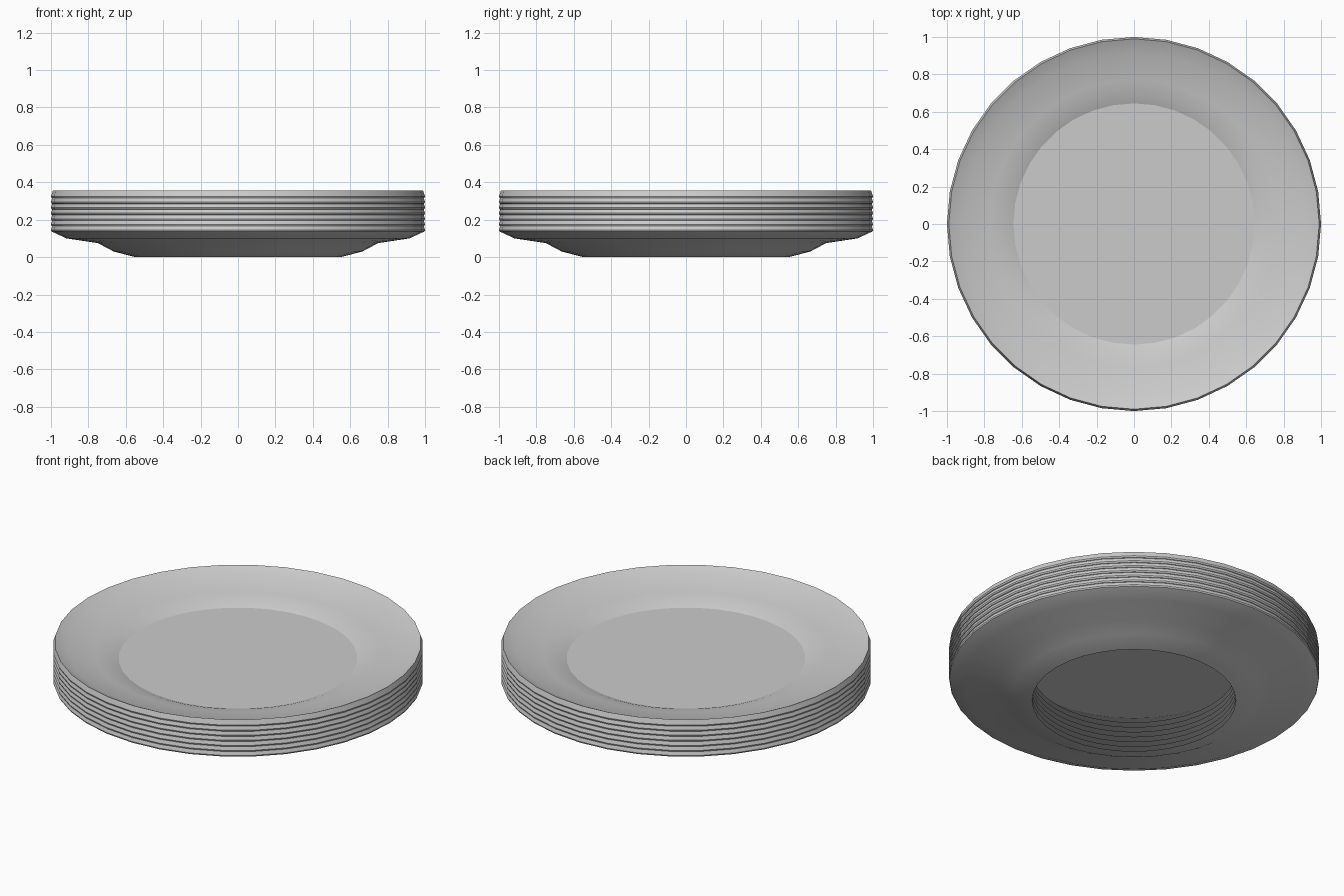
import bpy, bmesh, math

if "Cube" in bpy.data.objects:
    bpy.data.objects.remove(bpy.data.objects["Cube"])

SEGMENTS = 36
COUNT = 7
STEP = 0.03

grey = bpy.data.materials.new("grey_ceramic")
grey.diffuse_color = (0.6, 0.6, 0.6, 1)
grey.use_nodes = True
grey.node_tree.nodes["Principled BSDF"].inputs["Base Color"].default_value = grey.diffuse_color

# (radius, height) from the open foot up the underside to the rim
UNDERSIDE = [(0.55, 0.0), (0.665, 0.03), (0.75, 0.075), (0.917, 0.10),
             (0.997, 0.137), (1.0, 0.145), (0.99, 0.175)]
# from the rim down into the dish
DISH = [(0.92, 0.142), (0.77, 0.117), (0.69, 0.098), (0.645, 0.08)]


def make_plate(name, z, profile, closed):
    bm = bmesh.new()
    rings = []
    for r, h in profile:
        rings.append([bm.verts.new((r * math.cos(math.tau * i / SEGMENTS),
                                    r * math.sin(math.tau * i / SEGMENTS), h))
                      for i in range(SEGMENTS)])
    for low, high in zip(rings, rings[1:]):
        for i in range(SEGMENTS):
            j = (i + 1) % SEGMENTS
            bm.faces.new((low[i], low[j], high[j], high[i]))
    if closed:
        bm.faces.new(rings[-1])  # flat eating surface
    mesh = bpy.data.meshes.new(name)
    bm.to_mesh(mesh)
    bm.free()
    mesh.materials.append(grey)
    plate = bpy.data.objects.new(name, mesh)
    plate.location.z = z
    bpy.context.collection.objects.link(plate)
    bpy.ops.object.select_all(action='DESELECT')
    plate.select_set(True)
    bpy.context.view_layer.objects.active = plate
    bpy.ops.object.shade_smooth_by_angle(angle=math.radians(35))
    if closed:
        # crisp border around the flat surface
        floor = mesh.polygons[-1]
        floor.use_smooth = False
        keys = set(floor.edge_keys)
        for edge in mesh.edges:
            if edge.key in keys:
                edge.use_edge_sharp = True


# Nested lower plates are open in the middle; the top plate holds the dish
for n in range(COUNT - 1):
    make_plate(f"stacked_plate_{n + 1}", n * STEP, UNDERSIDE, False)
make_plate("top_plate", (COUNT - 1) * STEP, UNDERSIDE + DISH, True)
